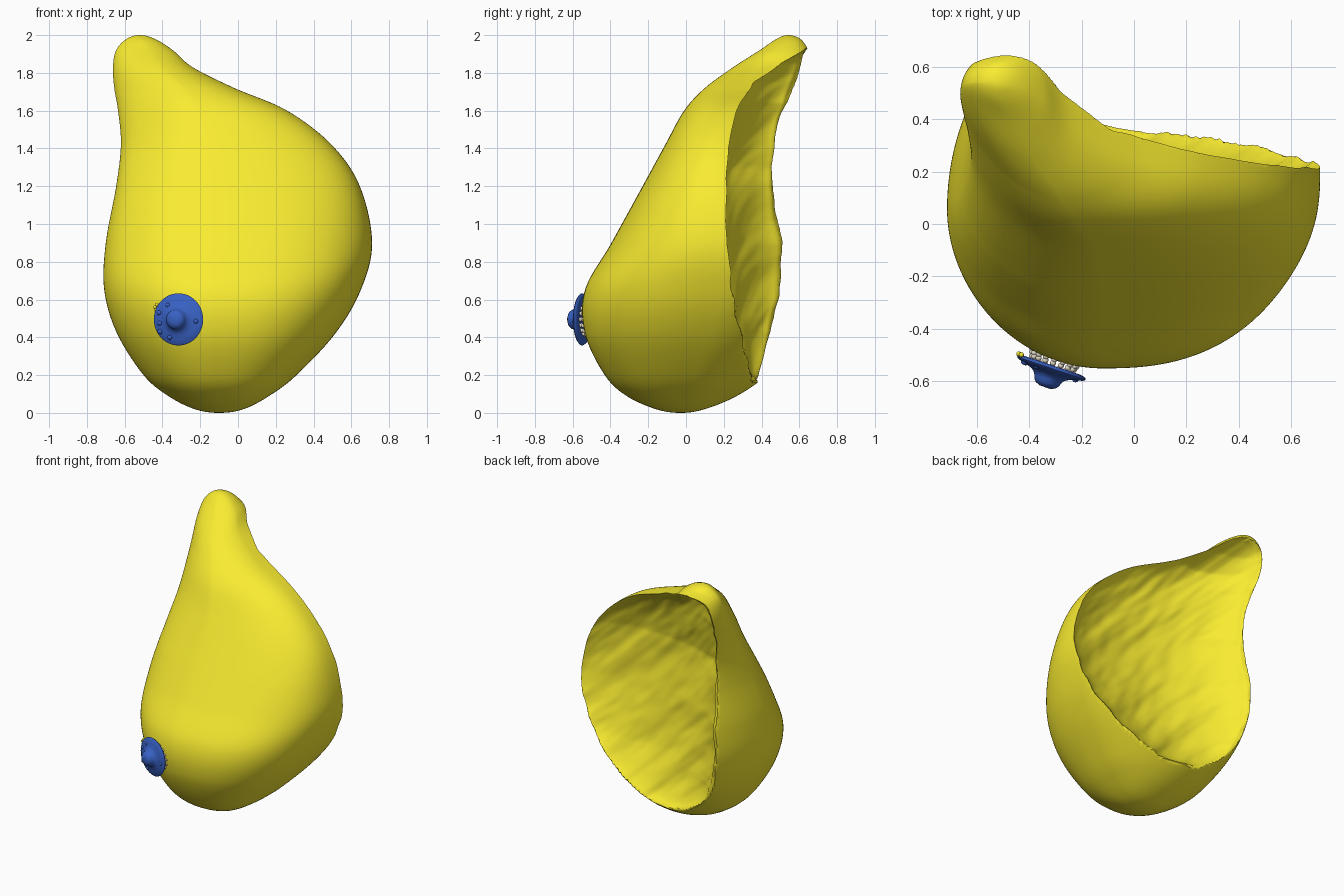
import bpy, bmesh, math
from mathutils import Vector, noise

if "Cube" in bpy.data.objects:
    bpy.data.objects.remove(bpy.data.objects["Cube"])


def material(name, rgb):
    m = bpy.data.materials.new(name)
    m.diffuse_color = (*rgb, 1)
    m.use_nodes = True
    m.node_tree.nodes["Principled BSDF"].inputs["Base Color"].default_value = m.diffuse_color
    return m


YELLOW = material("yellow", (0.95, 0.84, 0.03))
BLUE = material("blue", (0.04, 0.12, 0.55))
CREAM = material("cream", (0.8, 0.74, 0.6))


def finish(bm, name, mat, angle=40):
    bmesh.ops.recalc_face_normals(bm, faces=bm.faces)
    me = bpy.data.meshes.new(name)
    bm.to_mesh(me)
    bm.free()
    me.materials.append(mat)
    ob = bpy.data.objects.new(name, me)
    bpy.context.collection.objects.link(ob)
    bpy.ops.object.select_all(action='DESELECT')
    ob.select_set(True)
    bpy.context.view_layer.objects.active = ob
    bpy.ops.object.shade_smooth_by_angle(angle=math.radians(angle))
    return ob


def spline(rows, t):
    i = min(int(t), len(rows) - 2)
    f = t - i
    near = [rows[min(max(i + k, 0), len(rows) - 1)] for k in (-1, 0, 1, 2)]
    return [q + 0.5 * f * (r - p + f * (2*p - 5*q + 4*r - s + f * (3*(q - r) + s - p)))
            for p, q, r, s in zip(*near)]


# Horizontal sections: z, left x, right x, front y, apex x, left y, right y, back y
SECTIONS = [
    (0.0, -0.10, -0.10, -0.03, -0.10, -0.03, -0.03, -0.03),
    (0.02, -0.23, 0.03, -0.16, -0.10, -0.02, -0.02, 0.10),
    (0.09, -0.37, 0.165, -0.315, -0.11, 0.0, 0.0, 0.27),
    (0.20, -0.50, 0.31, -0.43, -0.12, 0.02, 0.05, 0.43),
    (0.42, -0.64, 0.515, -0.535, -0.12, 0.04, 0.13, 0.68),
    (0.65, -0.708, 0.65, -0.535, -0.12, 0.05, 0.19, 0.80),
    (0.90, -0.70, 0.71, -0.395, -0.12, 0.08, 0.20, 0.84),
    (1.20, -0.645, 0.645, -0.23, -0.13, 0.15, 0.18, 0.80),
    (1.42, -0.62, 0.495, -0.11, -0.15, 0.25, 0.18, 0.78),
    (1.60, -0.635, 0.26, -0.01, -0.21, 0.37, 0.21, 0.77),
    (1.72, -0.655, -0.02, 0.10, -0.28, 0.45, 0.26, 0.75),
    (1.83, -0.662, -0.24, 0.25, -0.39, 0.50, 0.38, 0.70),
    (1.92, -0.645, -0.345, 0.39, -0.46, 0.53, 0.48, 0.65),
    (1.98, -0.59, -0.44, 0.48, -0.51, 0.54, 0.53, 0.605),
    (2.0, -0.52, -0.52, 0.54, -0.52, 0.54, 0.54, 0.54),
]
# Rear rim: z, y at the left, y at the right
WALL = [(0.0, 0.40, 0.38), (0.2, 0.44, 0.32), (0.5, 0.52, 0.26), (0.9, 0.57, 0.22),
        (1.3, 0.505, 0.20), (1.6, 0.57, 0.21), (1.75, 0.625, 0.20), (1.85, 0.64, 0.38),
        (1.93, 0.65, 0.65), (2.0, 0.66, 0.66)]
HOLLOW = 0.175


def rim_y(x, z):
    for (z0, l0, r0), (z1, l1, r1) in zip(WALL, WALL[1:]):
        if z <= z1:
            break
    f = min(max((z - z0) / (z1 - z0), 0), 1)
    left, right = l0 + f * (l1 - l0), r0 + f * (r1 - r0)
    s = min(max((x + 0.64) / 1.34, 0), 1)
    return left + (right - left) * s ** 0.52


def streaks(x, z):
    # diagonal streaks running towards the upper corner
    return (0.02 * noise.noise(Vector(((x + z) * 6, (z - x) * 1.1, 0.3)))
            + 0.007 * noise.noise(Vector(((x + z) * 15, (z - x) * 4, 4.1))))


def rim_x(xa, side, yw, back, z):
    s = min(max((rim_y(side, z) - yw) / max(back - yw, 1e-4), 0), 1)
    return xa + (side - xa) * math.sqrt(1 - s * s)


# Mirror the rows past each pole so the ends round off smoothly
def ghost(pole, near):
    return (near[0],) + tuple(2 * p - n for p, n in zip(pole[1:], near[1:]))


rows = [ghost(SECTIONS[0], SECTIONS[1])] + SECTIONS + [ghost(SECTIONS[-1], SECTIONS[-2])]

# Body: lofted sections with the rear trimmed to a hollow, streaked wall
bm = bmesh.new()
SEG, LEVELS = 240, 170
rings = []
for k in range(1, LEVELS):
    t = 1 + (len(SECTIONS) - 1) * k / LEVELS
    z, L, R, F, xa, yl, yr, back = spline(rows, t)
    z = min(max(z, 0), 2)
    xl, xr = rim_x(xa, L, yl, back, z), rim_x(xa, R, yr, back, z)
    v = min(max((z - 0.17) / 1.76, 0), 1)
    depth = HOLLOW * max(math.sin(math.pi * v), 0) ** 0.6
    # fuller front right quarter, slimmer front left near the top
    pinch = min(max((z - 1.1) / 0.6, 0), 1)
    full = 2.5 - 0.3 * pinch
    slim = 2.0 - 0.45 * pinch
    ring = []
    for j in range(SEG):
        a = 2 * math.pi * j / SEG
        c, s = math.cos(a), math.sin(a)
        if s < 0:
            n = full if c > 0 else slim
            c, s = math.copysign(abs(c) ** (2 / n), c), -abs(s) ** (2 / n)
        yw = yr if c > 0 else yl
        x = xa + c * (R - xa if c > 0 else xa - L)
        y = yw + s * (yw - F if s < 0 else back - yw)
        if s > 0:
            w = min(max((x - xl) / max(xr - xl, 1e-4), 0), 1) ** 0.85
            dip = depth * (4 * w * (1 - w)) ** 0.8
            y = min(y, rim_y(x, z) - dip + streaks(x, z))
        ring.append(bm.verts.new((x, y, z)))
    rings.append(ring)
for lo, hi in zip(rings, rings[1:]):
    for j in range(SEG):
        n = (j + 1) % SEG
        bm.faces.new((lo[j], lo[n], hi[n], hi[j]))
for ring, row in ((rings[0], SECTIONS[0]), (rings[-1], SECTIONS[-1])):
    pole = bm.verts.new((row[1], row[3], row[0]))
    for j in range(SEG):
        bm.faces.new((pole, ring[j], ring[(j + 1) % SEG]))
finish(bm, "body", YELLOW)

# Local frame of the front disc: u across, v up, n outward
CENTRE = Vector((-0.315, -0.55, 0.495))
N = Vector((-0.32, -0.945, 0.0)).normalized()
U = Vector((-N.y, N.x, 0)).normalized()
V = Vector((0, 0, 1))


def place(u, v, n):
    return CENTRE + U * u + V * v + N * n


# Disc and tip: one revolved profile (radius, height)
PROFILE = [(0.115, -0.012), (0.133, -0.008), (0.138, 0.0), (0.13, 0.007), (0.10, 0.014),
           (0.08, 0.02), (0.062, 0.03), (0.053, 0.044), (0.05, 0.056), (0.04, 0.068),
           (0.022, 0.076)]
bm = bmesh.new()
rings = [[bm.verts.new(place(r * math.cos(a), r * math.sin(a), h))
          for a in (2 * math.pi * j / 48 for j in range(48))] for r, h in PROFILE]
for lo, hi in zip(rings, rings[1:]):
    for j in range(48):
        n = (j + 1) % 48
        bm.faces.new((lo[j], lo[n], hi[n], hi[j]))
bm.faces.new(rings[0])
bm.faces.new(rings[-1])
finish(bm, "front_disc", BLUE, 60)


def beads(name, mat, points, r):
    bm = bmesh.new()
    for p in points:
        ball = bmesh.ops.create_icosphere(bm, subdivisions=2, radius=r)["verts"]
        bmesh.ops.translate(bm, verts=ball, vec=p)
    finish(bm, name, mat, 180)


# Small bumps on the disc
beads("disc_bumps", BLUE, [place(u, v, 0.008) for u, v in (
    (-0.105, 0.035), (-0.055, 0.075), (-0.10, -0.02), (-0.10, -0.065),
    (-0.045, -0.095), (0.055, -0.045), (0.10, -0.01))], 0.014)

# Beaded ducts running from the disc back into the body
ducts = []
for k in range(16):
    a = 2 * math.pi * k / 16
    for i in range(6):
        r = 0.078 + 0.005 * i
        ducts.append(place(r * math.cos(a), r * math.sin(a), -0.008 - 0.014 * i))
beads("ducts", CREAM, ducts, 0.012)

# Loose specks beside the disc
beads("specks", YELLOW, [place(-0.135, 0.065, -0.012), place(-0.13, 0.05, -0.012),
                         place(-0.125, 0.078, -0.012)], 0.01)
